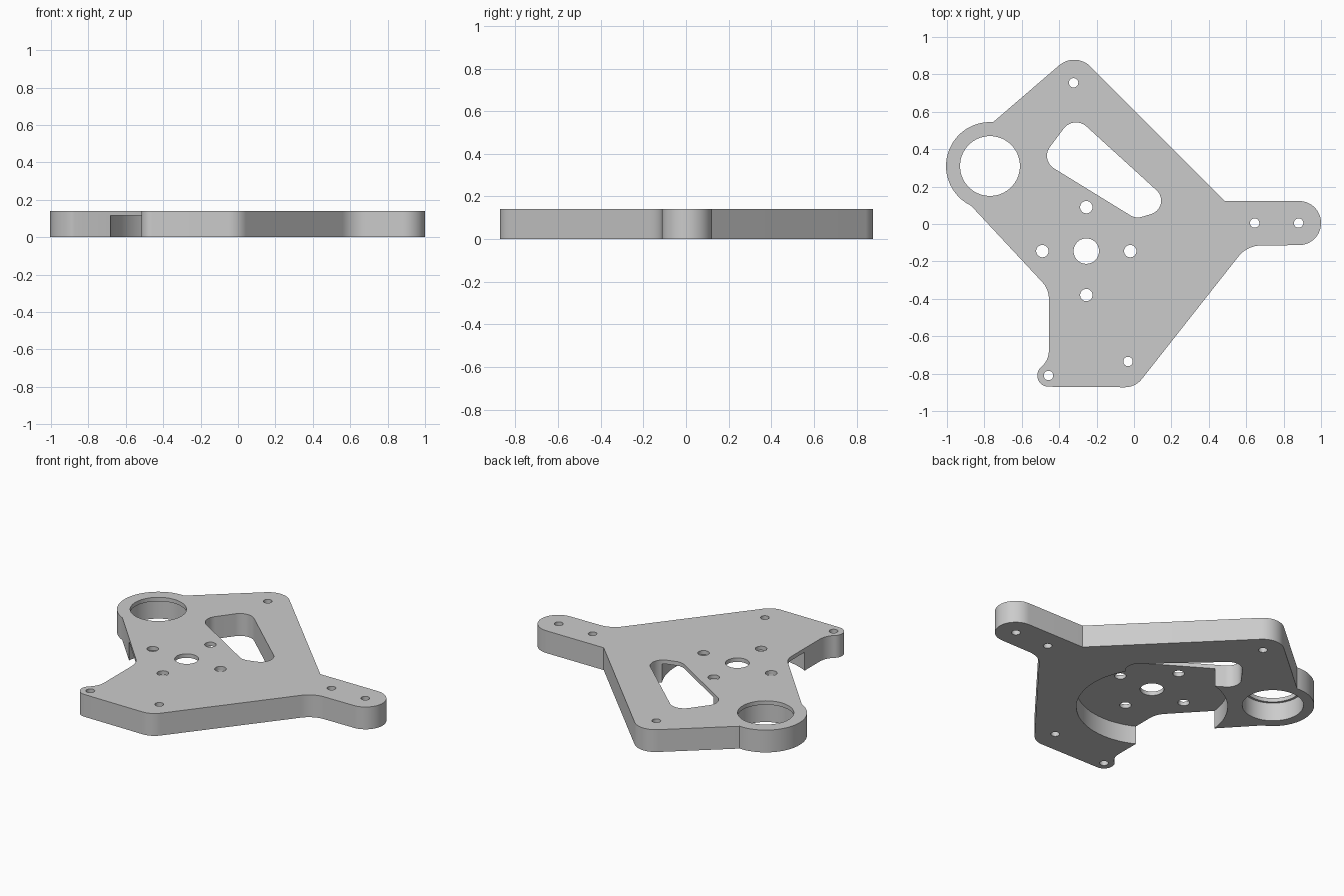
import bpy, bmesh
from math import cos, sin, radians, ceil

cube = bpy.data.objects.get("Cube")
if cube:
    bpy.data.objects.remove(cube, do_unlink=True)

THICK = 0.14      # plate thickness
FLOOR = 0.115     # height of the underside recesses
HUB = (-0.255, -0.145)
RING = (-0.77, 0.31)

metal = bpy.data.materials.new("light grey metal")
metal.use_nodes = True
metal.diffuse_color = (0.6, 0.6, 0.6, 1)
bsdf = next(n for n in metal.node_tree.nodes if n.type == "BSDF_PRINCIPLED")
bsdf.inputs["Base Color"].default_value = metal.diffuse_color


def arc_path(arcs):
    """Join arcs (x, y, radius, start, end) into a closed outline."""
    points = []
    for x, y, r, start, end in arcs:
        steps = max(1, ceil(abs(end - start) / 5)) if r else 0
        for i in range(steps + 1):
            a = radians(start + (end - start) * i / max(steps, 1))
            points.append((x + r * cos(a), y + r * sin(a)))
    return points


def circle(centre, r):
    return arc_path([(*centre, r, 0, 360)])[:-1]


def prism(name, outline, low, high):
    bm = bmesh.new()
    base = bm.faces.new([bm.verts.new((x, y, low)) for x, y in outline])
    top = bmesh.ops.extrude_face_region(bm, geom=[base])["geom"]
    bmesh.ops.translate(bm, vec=(0, 0, high - low),
                        verts=[g for g in top if isinstance(g, bmesh.types.BMVert)])
    bmesh.ops.recalc_face_normals(bm, faces=bm.faces)
    mesh = bpy.data.meshes.new(name)
    bm.to_mesh(mesh)
    bm.free()
    mesh.materials.append(metal)
    obj = bpy.data.objects.new(name, mesh)
    bpy.context.collection.objects.link(obj)
    return obj


# Plate outline, counter-clockwise from the rear corner
plate = prism("mounting_plate", arc_path([
    (-0.32, 0.755, 0.123, 45, 131),      # rear corner
    (*RING, 0.235, 86, 244.5),           # bearing ring
    (-0.585, -0.40, 0.13, 43, 0),        # side fillet
    (-0.575, -0.675, 0.12, 0, -45),      # tab fillet
    (-0.457, -0.81, 0.06, 135, 270),     # front tab
    (-0.05, -0.755, 0.118, 270, 321),    # front corner
    (0.68, -0.27, 0.155, 141, 90),       # arm fillet
    (0.882, 0.005, 0.118, 270, 450),     # arm end
    (0.485, 0.123, 0, 0, 0),             # arm root
]), 0, THICK)

# Slanted window
slot = arc_path([
    (-0.31, 0.46, 0.083, 48, 142),
    (-0.385, 0.365, 0.08, 142, 238),
    (0.02, 0.11, 0.075, 238, 285),
    (0.07, 0.125, 0.075, 285, 408),
])
cuts = [("window", slot, THICK + 0.1),
        ("motor_pocket", circle(HUB, 0.43), FLOOR),
        ("bearing_seat", circle(RING, 0.174), FLOOR),
        ("bearing_opening", circle(RING, 0.16), THICK + 0.1),
        ("shaft_hole", circle(HUB, 0.068), THICK + 0.1)]

# Four motor screw holes around the shaft
for dx, dy in ((1, 0), (0, 1), (-1, 0), (0, -1)):
    centre = (HUB[0] + 0.235 * dx, HUB[1] + 0.235 * dy)
    cuts.append(("motor_screw_hole", circle(centre, 0.033), THICK + 0.1))

# Mounting screw holes near the plate edges
for centre in ((-0.323, 0.755), (0.645, 0.005), (0.88, 0.005),
               (-0.032, -0.735), (-0.457, -0.81)):
    cuts.append(("mounting_hole", circle(centre, 0.025), THICK + 0.1))

cutters = []
for name, outline, high in cuts:
    cutter = prism(name + "_cutter", outline, -0.1, high)
    cutter.hide_render = True
    cutters.append(cutter)
    mod = plate.modifiers.new(name, "BOOLEAN")
    mod.operation = "DIFFERENCE"
    mod.solver = "EXACT"
    mod.object = cutter

# Apply the cuts and smooth the rounded walls
bpy.ops.object.select_all(action="DESELECT")
plate.select_set(True)
bpy.context.view_layer.objects.active = plate
for mod in list(plate.modifiers):
    bpy.ops.object.modifier_apply(modifier=mod.name)
for cutter in cutters:
    bpy.data.objects.remove(cutter, do_unlink=True)
bpy.ops.object.shade_smooth_by_angle(angle=radians(30))
